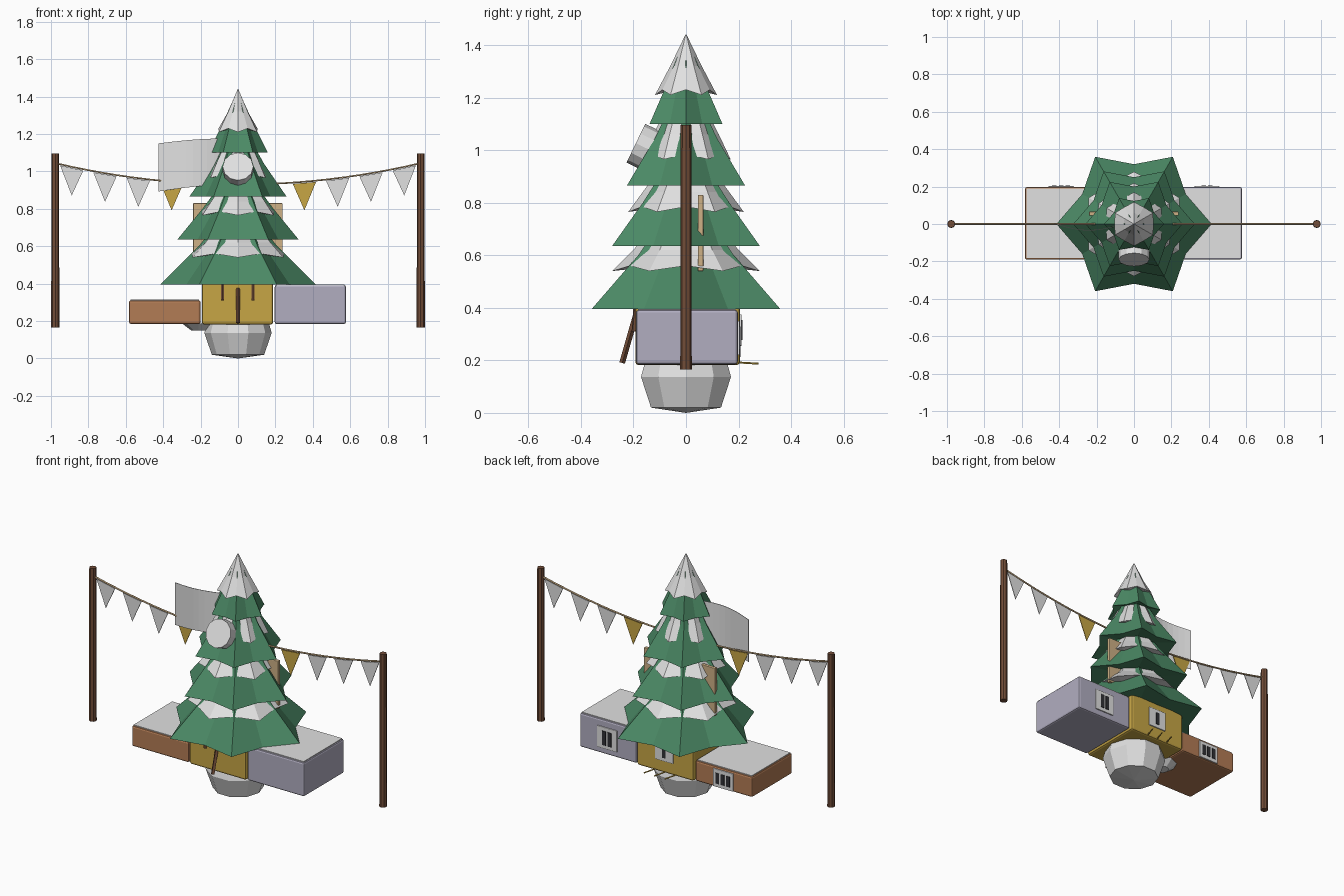
import bpy, bmesh, math
from mathutils import Vector, Matrix

if "Cube" in bpy.data.objects:
    bpy.data.objects.remove(bpy.data.objects["Cube"])


def material(name, r, g, b):
    m = bpy.data.materials.new(name)
    m.use_nodes = True
    m.diffuse_color = (r, g, b, 1)
    m.node_tree.nodes["Principled BSDF"].inputs["Base Color"].default_value = (r, g, b, 1)
    return m


GREEN = material("pine green", 0.07, 0.25, 0.13)
WHITE = material("snow white", 0.75, 0.75, 0.75)
ORANGE = material("orange brown", 0.45, 0.2, 0.09)
YELLOW = material("mustard yellow", 0.57, 0.38, 0.06)
LILAC = material("lilac grey", 0.44, 0.42, 0.53)
WOOD = material("dark wood", 0.17, 0.075, 0.04)
TAN = material("pale tan", 0.62, 0.44, 0.24)
DARK = material("dark slot", 0.03, 0.03, 0.035)


def finish(name, bm, mat):
    bmesh.ops.recalc_face_normals(bm, faces=bm.faces)
    mesh = bpy.data.meshes.new(name)
    bm.to_mesh(mesh)
    bm.free()
    mesh.materials.append(mat)
    obj = bpy.data.objects.new(name, mesh)
    bpy.context.collection.objects.link(obj)
    return obj


def box(name, mat, low, high, bevel=0):
    low, high = Vector(low), Vector(high)
    bm = bmesh.new()
    place = Matrix.Translation((low + high) / 2) @ Matrix.Diagonal((*(high - low), 1))
    bmesh.ops.create_cube(bm, size=1, matrix=place)
    if bevel:
        bmesh.ops.bevel(bm, geom=bm.edges[:], offset=bevel, segments=2,
                        profile=0.5, affect='EDGES')
    return finish(name, bm, mat)


def rod(name, mat, start, end, r1, r2=None, sides=8):
    start, end = Vector(start), Vector(end)
    axis = end - start
    bm = bmesh.new()
    place = Matrix.Translation((start + end) / 2) @ axis.to_track_quat('Z', 'Y').to_matrix().to_4x4()
    bmesh.ops.create_cone(bm, cap_ends=True, segments=sides, radius1=r1,
                          radius2=r1 if r2 is None else r2, depth=axis.length, matrix=place)
    return finish(name, bm, mat)


def lathe(name, mat, rings, sides=12, ratio=1, turn=0, wave=0, lift=0):
    """Loft rings of (radius, z); odd corners shrink by ratio to make a star."""
    bm = bmesh.new()
    loops = []
    for level, (r, z) in enumerate(rings):
        loop = []
        for i in range(sides):
            a = turn + math.tau * i / sides
            s = r * (ratio if i % 2 else 1)
            dz = wave if level == 0 and i % 2 else 0
            loop.append(bm.verts.new((s * math.cos(a), s * math.sin(a), z + dz)))
        loops.append(loop)
    for lower, upper in zip(loops, loops[1:]):
        for i in range(sides):
            j = (i + 1) % sides
            bm.faces.new((lower[i], lower[j], upper[j], upper[i]))
    for loop, z in ((loops[0], rings[0][1] + lift), (loops[-1], rings[-1][1])):
        hub = bm.verts.new((0, 0, z))
        for i in range(sides):
            bm.faces.new((loop[i], loop[(i + 1) % sides], hub))
    return finish(name, bm, mat)


# Tree: four star-shaped tiers, each with a snow cap turned into its valleys
tiers = [
    [(0.415, 0.395), (0.21, 0.6), (0.1, 0.74)],
    [(0.325, 0.635), (0.19, 0.8), (0.08, 0.95)],
    [(0.26, 0.865), (0.14, 1.04), (0.05, 1.2)],
    [(0.16, 1.1), (0.1, 1.22), (0.004, 1.43)],
]
caps = [
    [(0.28, 0.54), (0.2, 0.62), (0.1, 0.745)],
    [(0.22, 0.765), (0.165, 0.84), (0.08, 0.955)],
    [(0.17, 0.965), (0.125, 1.06), (0.05, 1.205)],
    [(0.118, 1.21), (0.06, 1.32), (0.002, 1.44)],
]
for n, (tier, cap) in enumerate(zip(tiers, caps), 1):
    lathe(f"tree_tier_{n}", GREEN, tier, ratio=0.77, lift=0.05)
    lathe(f"snow_cap_{n}", WHITE, cap, ratio=0.88, turn=math.pi / 6, wave=0.02, lift=0.03)

# Bowl under the house and a small scoop beside it
lathe("base_bowl", WHITE, [(0.14, 0.02), (0.18, 0.137), (0.165, 0.19)], sides=10, lift=-0.02)
rod("side_scoop", WHITE, (-0.21, 0, 0.15), (-0.21, 0, 0.188), 0.04, 0.09)

# House: middle block and two wings with white roofs
box("middle_block", YELLOW, (-0.193, -0.193, 0.182), (0.188, 0.205, 0.42), 0.012)
box("right_wing", ORANGE, (-0.583, -0.19, 0.185), (-0.2, 0.197, 0.31), 0.01)
box("left_wing", LILAC, (0.196, -0.19, 0.185), (0.577, 0.197, 0.392), 0.01)
box("right_wing_roof", WHITE, (-0.575, -0.182, 0.306), (-0.208, 0.189, 0.314))
box("left_wing_roof", WHITE, (0.204, -0.182, 0.388), (0.569, 0.189, 0.396))


# Slotted panels on the back
def panel(name, x, y, z, half, height, slots):
    box(name, WHITE, (x - half, y, z), (x + half, y + 0.009, z + height), 0.003)
    for k in range(slots):
        sx = x + (k - (slots - 1) / 2) * 0.036
        box(f"{name}_slot_{k + 1}", DARK, (sx - 0.012, y + 0.005, z + 0.022),
            (sx + 0.012, y + 0.012, z + height - 0.022))


panel("right_wing_panel", -0.39, 0.195, 0.19, 0.068, 0.108, 3)
panel("left_wing_panel", 0.39, 0.195, 0.22, 0.066, 0.13, 2)
panel("middle_panel", 0, 0.203, 0.255, 0.06, 0.12, 1)

# Leaning plank and pegs at the front
rod("leaning_plank", WOOD, (0, -0.243, 0.19), (0, -0.19, 0.375), 0.011, sides=4)
for side, x in (("right", -0.083), ("left", 0.08)):
    rod(f"{side}_peg", WOOD, (x, -0.198, 0.31), (x, -0.19, 0.42), 0.009, sides=6)

# Small twigs lying behind the house
for k, x in enumerate((-0.08, -0.01, 0.06)):
    rod(f"twig_{k + 1}", YELLOW, (x, 0.19, 0.192), (x + 0.03, 0.275, 0.187), 0.004, sides=5)

# Tan board through the tree
box("tan_board", TAN, (-0.24, 0.045, 0.54), (0.238, 0.066, 0.83), 0.003)

# Tilted drum on the front of the tree
face = Vector((0, -0.9, 0.435))
middle = Vector((0, -0.163, 1.013))
rod("front_drum", WHITE, middle - face * 0.031, middle + face * 0.031, 0.082, sides=12)
rod("drum_arm", WOOD, middle, (0, -0.03, 0.95), 0.015)

# Poles
for side, x in (("right", -0.977), ("left", 0.977)):
    rod(f"{side}_pole", WOOD, (x, 0, 0.165), (x, 0, 1.095), 0.022, 0.02)


# Sagging rope
def sag(x):
    return 0.93 + 0.12 * x * x


curve = bpy.data.curves.new("rope", 'CURVE')
curve.dimensions = '3D'
curve.bevel_depth = 0.005
curve.bevel_resolution = 1
line = curve.splines.new('POLY')
line.points.add(24)
for i, p in enumerate(line.points):
    x = -0.975 + 1.95 * i / 24
    p.co = (x, 0, sag(x), 1)
curve.materials.append(TAN)
bpy.context.collection.objects.link(bpy.data.objects.new("rope", curve))

# Bunting flags; the innermost pair is yellow
for side, s in (("right", -1), ("left", 1)):
    for k in range(4):
        x = s * (0.355 + 0.178 * k)
        bm = bmesh.new()
        rows = []
        for y in (-0.002, 0.002):
            rows.append([bm.verts.new(c) for c in (
                (x - 0.062, y, sag(x - 0.062) - 0.007),
                (x + 0.062, y, sag(x + 0.062) - 0.007),
                (x, y, sag(x) - 0.153))])
            bm.faces.new(rows[-1])
        for i in range(3):
            j = (i + 1) % 3
            bm.faces.new((rows[0][i], rows[0][j], rows[1][j], rows[1][i]))
        finish(f"{side}_flag_{k + 1}", bm, WHITE if k else YELLOW)

# Curved banner sheet beside the tree top
bm = bmesh.new()
last = None
for i in range(11):
    t = i / 10
    x, y = -0.425 + 0.37 * t, -0.035 * math.sin(math.pi * t)
    low = 0.893 + 0.035 * math.sin(t * math.pi / 2)
    pair = [bm.verts.new((x, y, low)), bm.verts.new((x, y, low + 0.257 - 0.01 * t))]
    if last:
        bm.faces.new((last[0], pair[0], pair[1], last[1]))
    last = pair
banner = finish("banner", bm, WHITE)
thick = banner.modifiers.new("thickness", 'SOLIDIFY')
thick.thickness = 0.003
